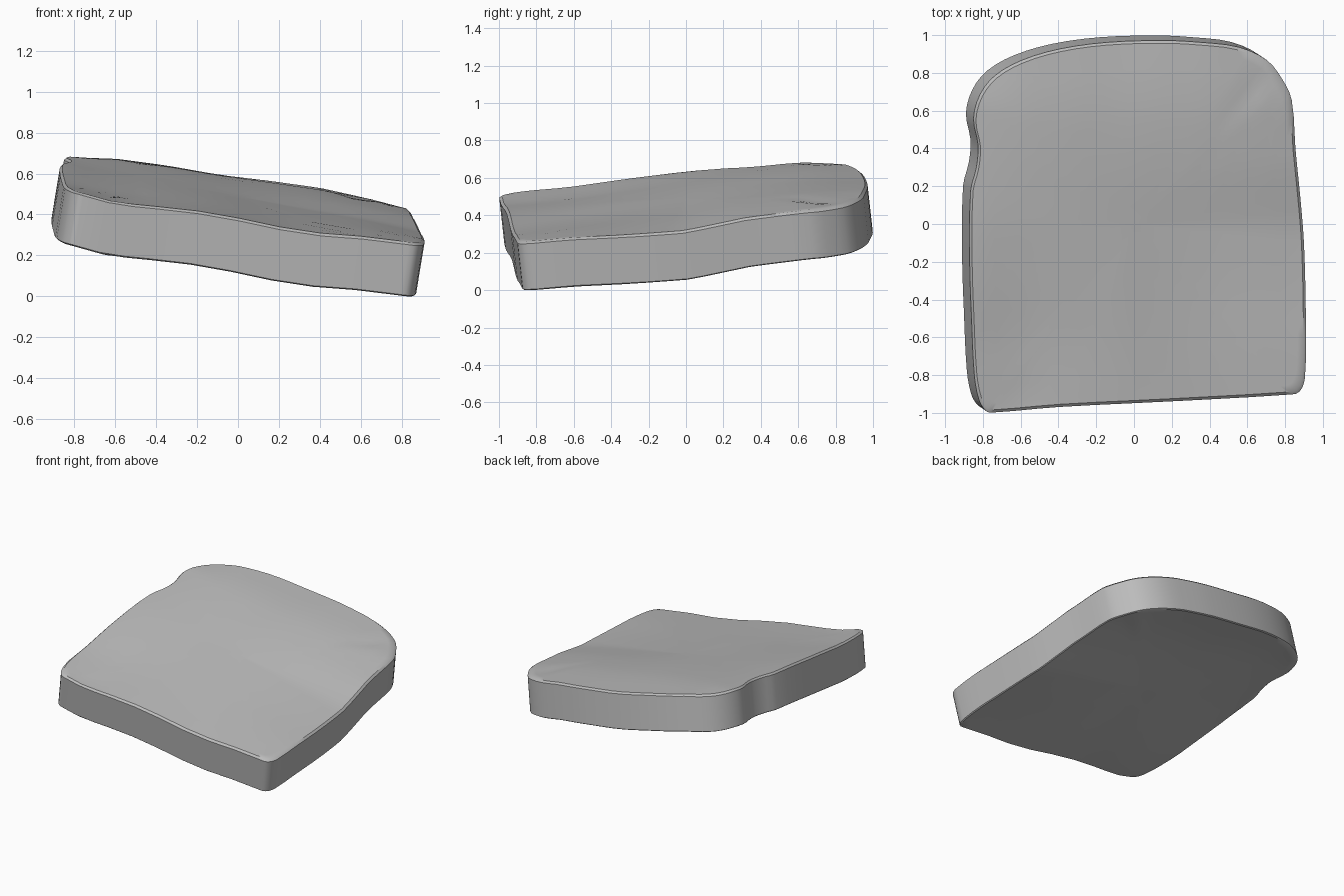
import bpy, bmesh, math
from mathutils import Vector

cube = bpy.data.objects.get("Cube")
if cube:
    bpy.data.objects.remove(cube, do_unlink=True)

# Rim of the upper face, counterclockwise, with a pinch on the right side
OUTLINE = [(-.76, -.995), (-.4, -.965), (.2, -.935), (.81, -.9), (.87, -.885),
           (.9, -.81), (.905, -.5), (.895, -.1), (.875, .15), (.85, .4),
           (.83, .66), (.78, .77), (.7, .87), (.55, .94), (.35, .965),
           (.15, .975), (-.15, .965), (-.4, .93), (-.6, .87), (-.74, .79),
           (-.82, .69), (-.855, .56), (-.83, .42), (-.84, .3), (-.87, .18),
           (-.875, -.2), (-.865, -.5), (-.85, -.8), (-.825, -.93), (-.79, -.985)]
# Evenly spaced heights along the four borders of the wavy surface
FRONT = [.55, .48, .455, .425, .365, .325, .305, .27]
BACK = [.7, .695, .66, .615, .585, .55, .495, .43]
RIGHT_SIDE = [.55, .57, .615, .655, .68, .705, .7]
LEFT_SIDE = [.27, .3, .315, .335, .395, .43, .43]
THICKNESS = Vector((-.04, .027, -.255))
RIM_DROP = .012


def sample(values, t):
    t = min(max(t, 0), 1) * (len(values) - 1)
    i = min(int(t), len(values) - 2)
    return values[i] + (values[i + 1] - values[i]) * (t - i)


def height(x, y):
    """Blend the four border profiles into one surface."""
    u = min(max((x + .85) / 1.75, 0), 1)
    v = min(max((y + .95) / 1.9, 0), 1)
    across = (1 - v) * sample(FRONT, u) + v * sample(BACK, u)
    along = (1 - u) * sample(RIGHT_SIDE, v) + u * sample(LEFT_SIDE, v)
    corners = ((1 - u) * ((1 - v) * FRONT[0] + v * BACK[0])
               + u * ((1 - v) * FRONT[-1] + v * BACK[-1]))
    dent = .015 * math.exp(-((x - .6) ** 2 + (y - .7) ** 2) / .003)
    return across + along - corners - dent


def smooth_loop(points, steps):
    """Closed spline through the outline points."""
    pts = [Vector(p) for p in points]
    n, result = len(pts), []
    for i in range(n):
        a, b, c, d = (pts[(i + k) % n] for k in (-1, 0, 1, 2))
        # tangents limited by the span, so tight corners do not overshoot
        span = (c - b).length
        m0 = (c - a).normalized() * span
        m1 = (d - b).normalized() * span
        for s in range(steps):
            t = s / steps
            result.append(b * (2 * t**3 - 3 * t**2 + 1) + m0 * (t**3 - 2 * t**2 + t)
                          + c * (3 * t**2 - 2 * t**3) + m1 * (t**3 - t**2))
    return result


loop = smooth_loop(OUTLINE, 3)
bm = bmesh.new()


def ring(scale, offset):
    return [bm.verts.new(Vector((p.x * scale, p.y * scale, height(p.x * scale, p.y * scale))) + offset)
            for p in loop]


def bridge(a, b):
    for i in range(len(a)):
        j = (i + 1) % len(a)
        bm.faces.new((a[i], a[j], b[j], b[i]))


# Rings run from the middle of the top, over the rim, to the middle of the bottom
inner = [.1, .25, .4, .55, .7, .85, .95]
flat = Vector((0, 0, 0))
rings = [ring(s, flat) for s in inner + [.985]]
rings.append(ring(1, Vector((0, 0, -RIM_DROP))))
rings.append(ring(1, THICKNESS))
rings.append(ring(.992, THICKNESS + Vector((0, 0, -.006))))
rings += [ring(s, THICKNESS + Vector((0, 0, -.006))) for s in reversed(inner)]
for a, b in zip(rings, rings[1:]):
    bridge(a, b)
for end, offset in ((rings[0], flat), (rings[-1], THICKNESS)):
    middle = bm.verts.new(Vector((0, 0, height(0, 0))) + offset)
    for i in range(len(end)):
        bm.faces.new((end[i], end[(i + 1) % len(end)], middle))
bmesh.ops.recalc_face_normals(bm, faces=bm.faces)

# Stand on the ground and centre
for axis in range(3):
    low = min(v.co[axis] for v in bm.verts)
    high = max(v.co[axis] for v in bm.verts)
    move = -low if axis == 2 else -(low + high) / 2
    for v in bm.verts:
        v.co[axis] += move

mesh = bpy.data.meshes.new("bread_slice")
bm.to_mesh(mesh)
bm.free()
bread = bpy.data.objects.new("bread_slice", mesh)
bpy.context.collection.objects.link(bread)

# Plain grey
grey = bpy.data.materials.new("plain_grey")
grey.use_nodes = True
color = (.5, .5, .5, 1)
grey.diffuse_color = color
grey.node_tree.nodes["Principled BSDF"].inputs["Base Color"].default_value = color
mesh.materials.append(grey)

bpy.ops.object.select_all(action='DESELECT')
bread.select_set(True)
bpy.context.view_layer.objects.active = bread
bpy.ops.object.shade_smooth_by_angle(angle=math.radians(35))
